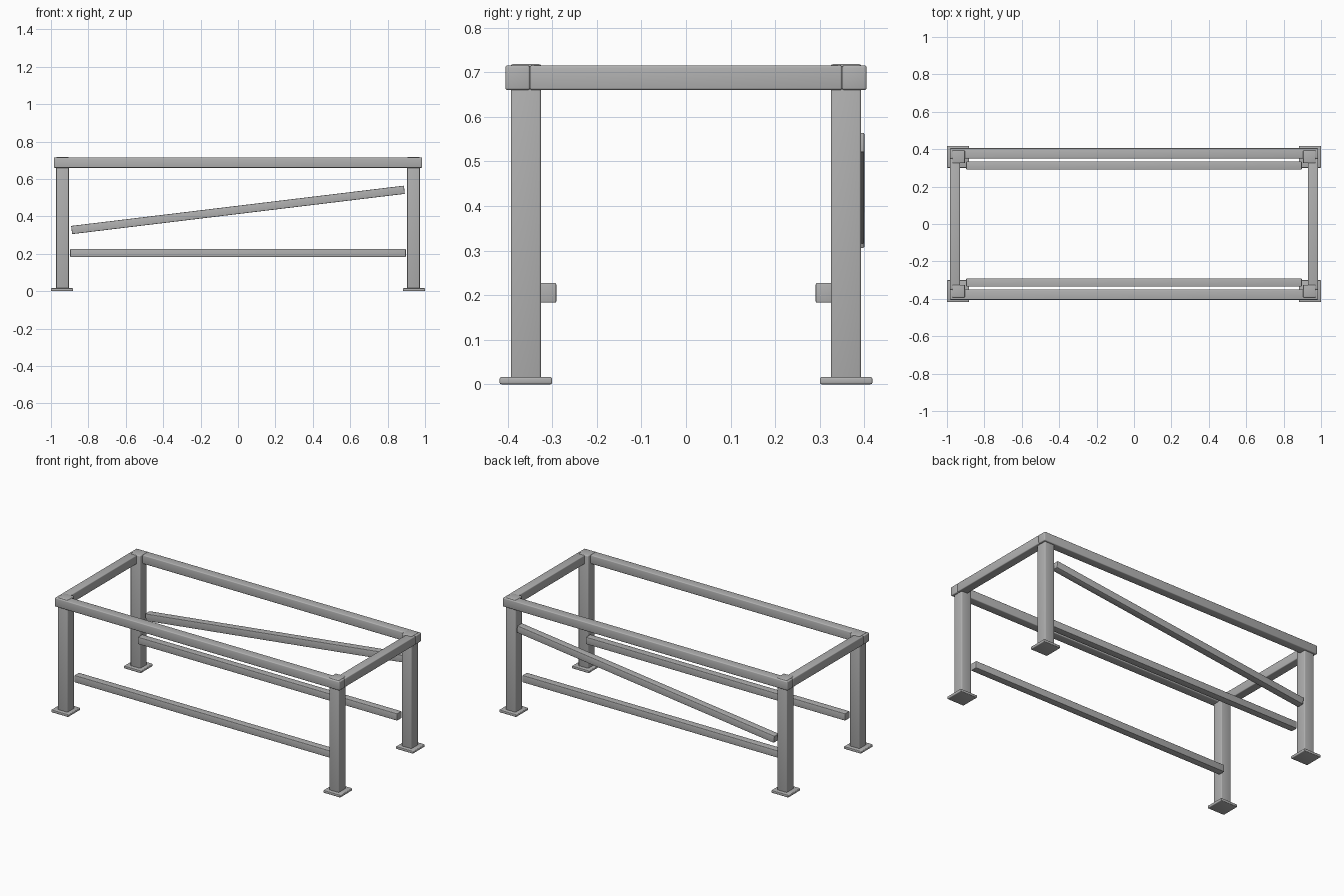
import bpy
import bmesh
import math
from mathutils import Matrix, Vector

cube = bpy.data.objects.get("Cube")
if cube:
    bpy.data.objects.remove(cube, do_unlink=True)

# One plain grey for the whole steel frame
grey = bpy.data.materials.new("steel_grey")
grey.use_nodes = True
colour = (0.44, 0.44, 0.44, 1.0)
grey.diffuse_color = colour
grey.node_tree.nodes["Principled BSDF"].inputs["Base Color"].default_value = colour


def bar(name, low, high, tilt=0.0, bevel=0.005):
    """Box between two corners, tilted about y, with softly rounded edges."""
    low, high = Vector(low), Vector(high)
    bm = bmesh.new()
    bmesh.ops.create_cube(bm, size=1.0, matrix=Matrix.Diagonal((*(high - low), 1.0)))
    bmesh.ops.bevel(bm, geom=bm.edges[:], offset=bevel, segments=3,
                    profile=0.5, affect='EDGES')
    mesh = bpy.data.meshes.new(name)
    bm.to_mesh(mesh)
    bm.free()
    mesh.materials.append(grey)
    obj = bpy.data.objects.new(name, mesh)
    obj.location = (low + high) / 2
    obj.rotation_euler.y = tilt
    bpy.context.collection.objects.link(obj)
    bpy.ops.object.select_all(action='DESELECT')
    obj.select_set(True)
    bpy.context.view_layer.objects.active = obj
    bpy.ops.object.shade_smooth_by_angle(angle=math.radians(35))
    return obj


def span(side, inner, outer):
    """Ordered limits of a part lying on the given side of an axis."""
    return sorted((side * inner, side * outer))


sides_x = {"left": 1, "right": -1}
sides_y = {"front": -1, "back": 1}

# Legs and foot plates at the four corners
for x_name, sx in sides_x.items():
    for y_name, sy in sides_y.items():
        corner = f"{y_name}_{x_name}"
        x0, x1 = span(sx, 0.904, 0.972)
        y0, y1 = span(sy, 0.325, 0.393)
        bar(f"{corner}_leg", (x0, y0, 0.008), (x1, y1, 0.718))
        x0, x1 = span(sx, 0.882, 1.0)
        y0, y1 = span(sy, 0.30, 0.418)
        bar(f"{corner}_foot_plate", (x0, y0, 0), (x1, y1, 0.016), bevel=0.004)

# Long top rails and lower stretchers
for y_name, sy in sides_y.items():
    y0, y1 = span(sy, 0.35, 0.405)
    bar(f"{y_name}_top_rail", (-0.985, y0, 0.66), (0.985, y1, 0.715))
    y0, y1 = span(sy, 0.291, 0.335)
    bar(f"{y_name}_stretcher", (-0.897, y0, 0.183), (0.897, y1, 0.227), bevel=0.003)

# Short top rails at the ends
for x_name, sx in sides_x.items():
    x0, x1 = span(sx, 0.93, 0.985)
    bar(f"{x_name}_top_rail", (x0, -0.35, 0.66), (x1, 0.35, 0.715))

# Diagonal brace across the back, rising towards the left
bar("back_brace", (-0.896, 0.356, 0.413), (0.896, 0.4, 0.457),
    tilt=-math.radians(6.9), bevel=0.003)
